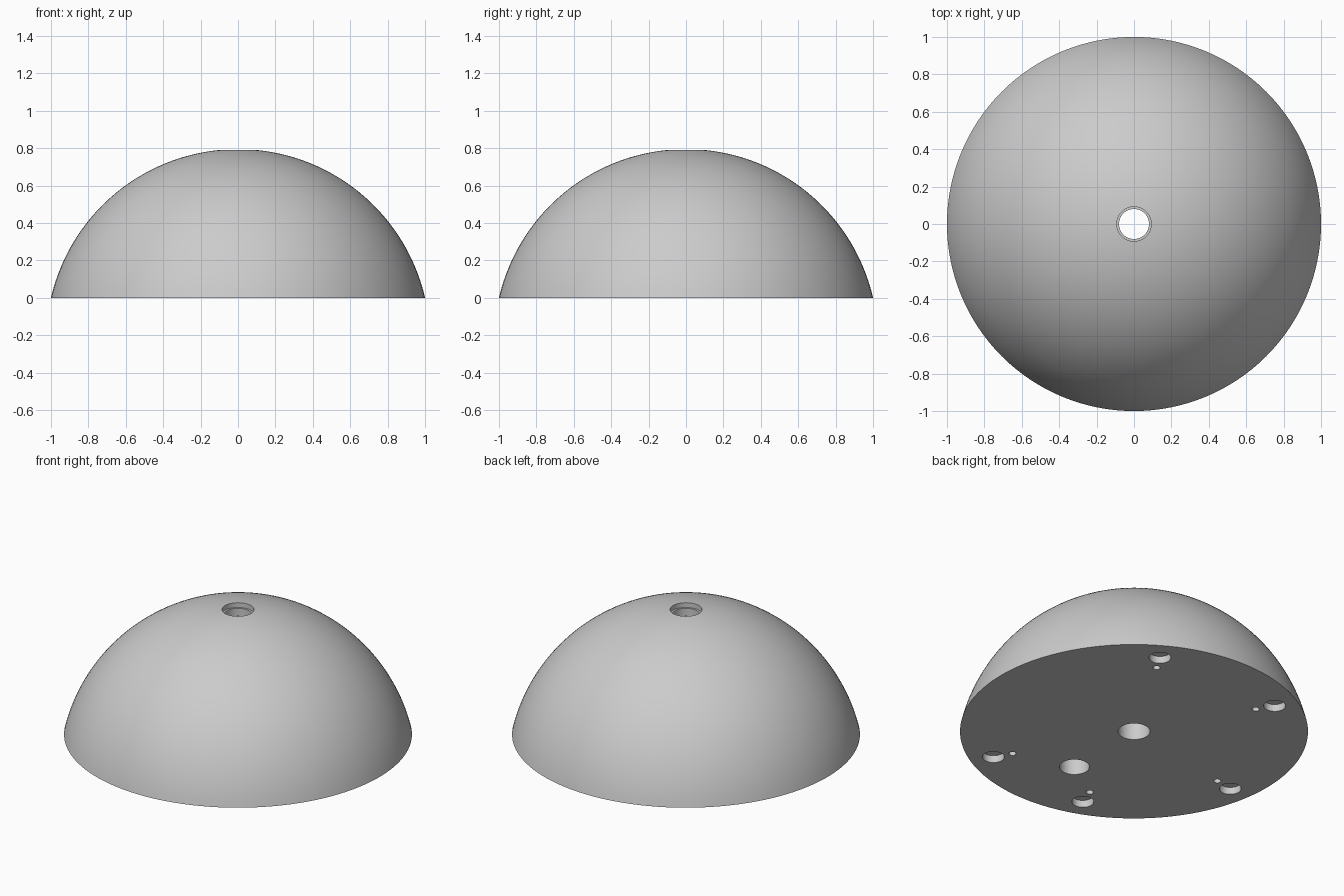
import bpy, bmesh
from math import sin, cos, asin, radians, pi, sqrt
from mathutils import Matrix, Vector

cube = bpy.data.objects.get("Cube")
if cube:
    bpy.data.objects.remove(cube, do_unlink=True)

grey = bpy.data.materials.new("plain_grey")
grey.use_nodes = True
grey.diffuse_color = (0.6, 0.6, 0.6, 1)
grey.node_tree.nodes["Principled BSDF"].inputs["Base Color"].default_value = (0.6, 0.6, 0.6, 1)


def add_object(name, bm):
    bmesh.ops.recalc_face_normals(bm, faces=bm.faces)
    mesh = bpy.data.meshes.new(name)
    bm.to_mesh(mesh)
    bm.free()
    mesh.materials.append(grey)
    obj = bpy.data.objects.new(name, mesh)
    bpy.context.collection.objects.link(obj)
    return obj


# Spherical cap profile with a stepped central bore
HEIGHT, BORE, NECK = 0.795, 0.092, 0.08
drop = (1 - HEIGHT ** 2) / (2 * HEIGHT)
radius = sqrt(1 + drop ** 2)
start, end, steps = asin(1 / radius), asin(BORE / radius), 40
profile = [(BORE, 0)]
for i in range(steps + 1):
    a = start + (end - start) * i / steps
    profile.append((radius * sin(a), radius * cos(a) - drop))
top = profile[-1][1]
ledge, under = top - 0.03, top - 0.08
profile += [(BORE, ledge), (NECK, ledge), (NECK, under), (BORE, under)]

# Turn the profile into the dome
bm = bmesh.new()
SEG = 128
rings = [[bm.verts.new((r * cos(2 * pi * k / SEG), r * sin(2 * pi * k / SEG), z))
          for r, z in profile] for k in range(SEG)]
n = len(profile)
for k in range(SEG):
    a, b = rings[k], rings[(k + 1) % SEG]
    for i in range(n):
        j = (i + 1) % n
        bm.faces.new((a[i], a[j], b[j], b[i]))
dome = add_object("dome_body", bm)

# Blind holes in the underside: foot recesses, pilot holes, one deep socket
cut = bmesh.new()


def add_hole(angle, distance, r, depth):
    a = radians(angle)
    low = 0.1
    place = Matrix.Translation(Vector((distance * cos(a), distance * sin(a), (depth - low) / 2)))
    bmesh.ops.create_cone(cut, cap_ends=True, segments=40, radius1=r, radius2=r,
                          depth=depth + low, matrix=place)


for angle in (60, 120, 190, 250, 300):
    add_hole(angle, 0.86, 0.063, 0.045)
    add_hole(angle, 0.744, 0.021, 0.1)
add_hole(270, 0.533, 0.086, 0.3)
cutter = add_object("hole_cutter", cut)
cutter.hide_render = True

# Cut the holes and shade
mod = dome.modifiers.new("holes", "BOOLEAN")
mod.operation = "DIFFERENCE"
mod.solver = "EXACT"
mod.object = cutter
bpy.ops.object.select_all(action="DESELECT")
bpy.context.view_layer.objects.active = dome
dome.select_set(True)
bpy.ops.object.modifier_apply(modifier=mod.name)
bpy.data.objects.remove(cutter, do_unlink=True)
bpy.ops.object.shade_smooth_by_angle(angle=radians(30))
